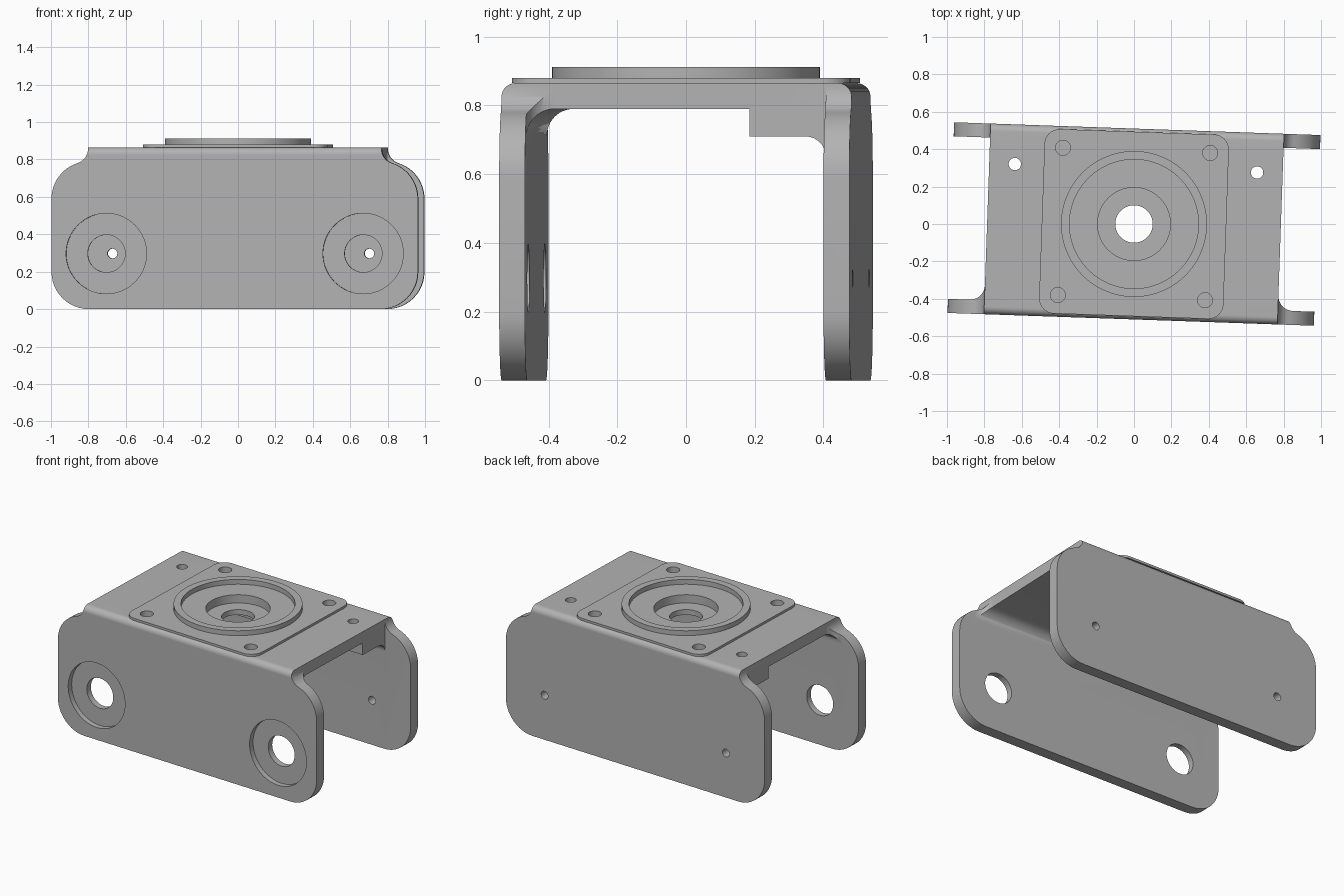
import bpy, bmesh, math
from mathutils import Vector

if "Cube" in bpy.data.objects:
    bpy.data.objects.remove(bpy.data.objects["Cube"], do_unlink=True)

TURN = math.radians(-2)          # the whole part is turned slightly about z
HALF_L, HALF_W, THICK = 0.98, 0.51, 0.075
PLATE_X, TOP = 0.785, 0.865
UNDER, INNER = TOP - THICK, HALF_W - THICK

grey = bpy.data.materials.new("plain grey")
grey.use_nodes = True
grey.diffuse_color = (0.45, 0.45, 0.45, 1)
grey.node_tree.nodes["Principled BSDF"].inputs["Base Color"].default_value = grey.diffuse_color


def arc(cx, cy, r, start, end, n=12):
    """Points on an arc, angles in degrees."""
    angles = [math.radians(start + (end - start) * i / n) for i in range(n + 1)]
    return [(cx + r * math.cos(a), cy + r * math.sin(a)) for a in angles]


def circle(cx, cy, r, n=64):
    return arc(cx, cy, r, 0, 360, n)[:-1]


def prism(name, points, axis, low, high):
    """Extrude a flat outline along x, y or z."""
    place = {"x": lambda a, b: (low, a, b),
             "y": lambda a, b: (a, low, b),
             "z": lambda a, b: (a, b, low)}[axis]
    bm = bmesh.new()
    face = bm.faces.new([bm.verts.new(place(a, b)) for a, b in points])
    grown = bmesh.ops.extrude_face_region(bm, geom=[face])["geom"]
    shift = Vector([high - low if axis == c else 0 for c in "xyz"])
    bmesh.ops.translate(bm, verts=[v for v in grown if isinstance(v, bmesh.types.BMVert)], vec=shift)
    bmesh.ops.recalc_face_normals(bm, faces=bm.faces)
    mesh = bpy.data.meshes.new(name)
    bm.to_mesh(mesh)
    bm.free()
    mesh.materials.append(grey)
    obj = bpy.data.objects.new(name, mesh)
    bpy.context.collection.objects.link(obj)
    return obj


def carve(obj, cutter, operation="DIFFERENCE"):
    """Apply a boolean and discard the cutter."""
    mod = obj.modifiers.new("cut", "BOOLEAN")
    mod.operation, mod.solver, mod.object = operation, "EXACT", cutter
    bpy.context.view_layer.objects.active = obj
    bpy.ops.object.modifier_apply(modifier=mod.name)
    bpy.data.objects.remove(cutter, do_unlink=True)


def drill(obj, x, y, r, axis, low, high):
    carve(obj, prism("drill", circle(x, y, r), axis, low, high))


# Bent section: front wall, plate, thick rail along the back, back wall
BEND, FILLET, RAIL_Z, RAIL_Y, RAIL_R = 0.04, 0.08, 0.71, 0.212, 0.06
section = [(-HALF_W, 0)]
section += arc(-HALF_W + BEND, TOP - BEND, BEND, 180, 90)
section += arc(HALF_W - BEND, TOP - BEND, BEND, 90, 0)
section += [(HALF_W, 0), (INNER, 0)]
section += arc(INNER - RAIL_R, RAIL_Z - RAIL_R, RAIL_R, 0, 90)
section += [(RAIL_Y, RAIL_Z), (RAIL_Y, UNDER)]
section += arc(-INNER + FILLET, UNDER - FILLET, FILLET, 90, 180)
section += [(-INNER, 0)]
bracket = prism("bracket", section, "x", -1.1, 1.1)

# Wall outline: rounded ears with concave shoulders up to the plate
EAR = 0.2
ear_x, ear_z = HALF_L - EAR, UNDER - EAR
dx = PLATE_X + FILLET - ear_x
dz = math.sqrt((EAR + FILLET) ** 2 - dx ** 2)
meet = math.degrees(math.atan2(dz, dx))
half = arc(ear_x, EAR, EAR, -90, 0)
half += arc(ear_x, ear_z, EAR, 0, meet)
half += arc(PLATE_X + FILLET, ear_z + dz, FILLET, 180 + meet, 180)[1:]
half += [(PLATE_X, 1)]
outline = half + [(-x, z) for x, z in reversed(half)]
carve(bracket, prism("outline", outline, "y", -0.7, 0.7), "INTERSECT")

# Trim the plate ends between the walls, leaving a fillet on the front wall
for s in (-1, 1):
    trim = arc(PLATE_X + FILLET, -INNER + FILLET, FILLET, 270, 180)
    trim += [(PLATE_X, INNER), (1.2, INNER), (1.2, -INNER)]
    carve(bracket, prism("trim", [(s * x, y) for x, y in trim], "z", -0.1, 1.1))

# Wall holes: bearing seats at the front, pin holes at the back; screw holes on top
for s in (-1, 1):
    x, z = s * 0.687, 0.297
    drill(bracket, x, z, 0.215, "y", -0.7, -HALF_W + 0.035)
    drill(bracket, x, z, 0.1, "y", -0.7, -0.3)
    drill(bracket, x, z, 0.026, "y", 0.3, 0.7)
    drill(bracket, s * 0.648, 0.298, 0.033, "z", 0.5, 1)

# Raised square pad with rounded corners
PAD, PAD_R, PAD_TOP = 0.493, 0.08, 0.88
pad_outline = []
for i, (sx, sy) in enumerate([(1, 1), (-1, 1), (-1, -1), (1, -1)]):
    c = PAD - PAD_R
    pad_outline += arc(sx * c, sy * c, PAD_R, 90 * i, 90 * i + 90)
pad = prism("mounting_pad", pad_outline, "z", TOP, PAD_TOP)

# Stepped centre hole and blind corner holes, through pad and plate
for obj in (bracket, pad):
    drill(obj, 0, 0, 0.195, "z", 0.825, 1)
    for sx in (-1, 1):
        for sy in (-1, 1):
            drill(obj, sx * 0.394, sy * 0.394, 0.04, "z", 0.835, 1)
drill(bracket, 0, 0, 0.1, "z", 0.5, 1)

# Round rim on the pad
rim = prism("round_rim", circle(0, 0, 0.39, 96), "z", PAD_TOP, 0.912)
carve(rim, prism("bore", circle(0, 0, 0.345, 96), "z", 0.8, 1))

for obj in (bracket, pad, rim):
    obj.rotation_euler.z = TURN
    bpy.ops.object.select_all(action="DESELECT")
    obj.select_set(True)
    bpy.context.view_layer.objects.active = obj
    bpy.ops.object.shade_smooth_by_angle(angle=math.radians(30))
